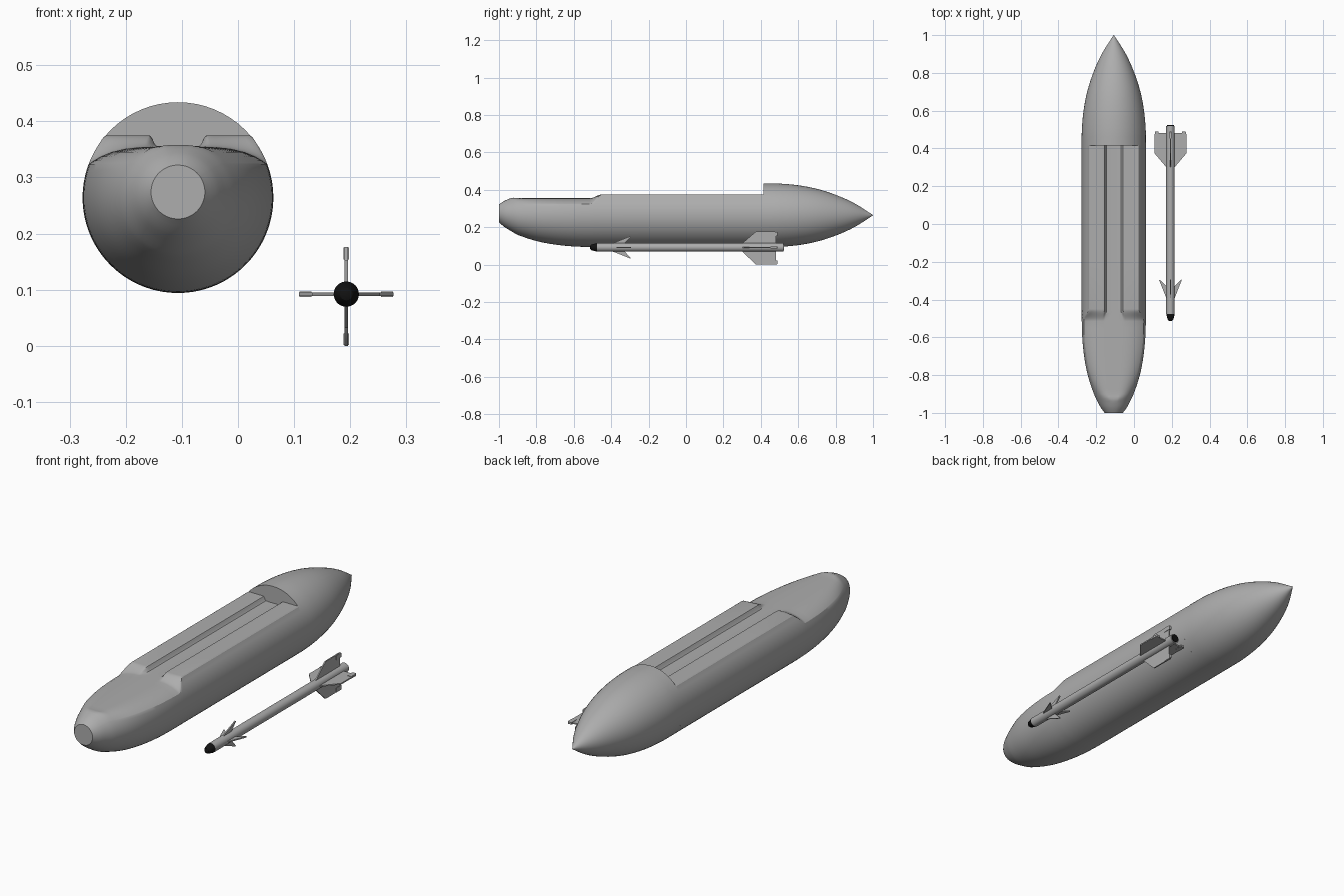
import bpy, bmesh, math
from mathutils import Matrix, Vector

if "Cube" in bpy.data.objects:
    bpy.data.objects.remove(bpy.data.objects["Cube"])


def material(name, rgb):
    m = bpy.data.materials.new(name)
    m.diffuse_color = (*rgb, 1)
    m.use_nodes = True
    m.node_tree.nodes["Principled BSDF"].inputs["Base Color"].default_value = m.diffuse_color
    return m


GREY = material("grey paint", (0.42, 0.42, 0.42))
BLACK = material("black", (0.006, 0.006, 0.006))


def finish(name, bm, mat, angle=30):
    bmesh.ops.recalc_face_normals(bm, faces=bm.faces)
    me = bpy.data.meshes.new(name)
    bm.to_mesh(me)
    bm.free()
    ob = bpy.data.objects.new(name, me)
    bpy.context.collection.objects.link(ob)
    me.materials.append(mat)
    bpy.ops.object.select_all(action='DESELECT')
    ob.select_set(True)
    bpy.context.view_layer.objects.active = ob
    bpy.ops.object.shade_smooth_by_angle(angle=math.radians(angle))
    return ob


def loft(name, rings, mat):
    bm = bmesh.new()
    rows = [[bm.verts.new(p) for p in r] for r in rings]
    n = len(rows[0])
    for a, b in zip(rows, rows[1:]):
        for i in range(n):
            j = (i + 1) % n
            bm.faces.new((a[i], a[j], b[j], b[i]))
    bm.faces.new(rows[0])
    bm.faces.new(rows[-1])
    return finish(name, bm, mat)


def curve(table, y):
    """Smooth (Catmull-Rom style) interpolation of a (y, value) table."""
    k = max(i for i in range(len(table) - 1) if table[i][0] <= y or i == 0)
    (y0, v0), (y1, v1) = table[k], table[k + 1]

    def slope(i):
        a, b = table[max(i - 1, 0)], table[min(i + 1, len(table) - 1)]
        return (b[1] - a[1]) / (b[0] - a[0])
    t, d = (y - y0) / (y1 - y0), y1 - y0
    return ((2*t**3 - 3*t**2 + 1) * v0 + (t**3 - 2*t**2 + t) * d * slope(k)
            + (3*t**2 - 2*t**3) * v1 + (t**3 - t**2) * d * slope(k + 1))


# ---- pod: nose, flat deck, two rails with a central groove
CX, CZ, R = -0.107, 0.264, 0.17
NOSE = [(-1, .048), (-.975, .067), (-.95, .081), (-.9, .105), (-.8, .138),
        (-.7, .157), (-.6, .167), (-.5, .17), (-.4, .17)]
RAIL = [(1, .104), (.985, .108), (.95, .111), (.87, .111), (.75, .111), (.6, .111),
        (.46, .111), (.385, .111), (.365, .110), (.34, .105), (.31, .096),
        (.28, .092), (.15, .091), (0, .091)]


def pod_ring(y):
    r = curve(NOSE, y) if y < -.5 else R
    lift = .01 * max(0, (-.9 - y) / .1)
    s = min(1, max(0, (y + .515) / .065))
    s = s * s * (3 - 2 * s)                       # 0 = nose deck, 1 = rails
    h = min(.06, .6 * r) * (1 - s) + .104 * s     # height of the deck edge
    e = math.sqrt(r * r - h * h)
    a = math.atan2(h, e)
    pts = []
    steps = 48                                    # round underside
    for i in range(1, steps):
        t = a - (math.pi + 2 * a) * i / steps
        pts.append((r * math.cos(t), r * math.sin(t)))
    left = []
    for f, rail in RAIL:                          # deck
        x = f * e
        crown = min(math.sqrt(max(r*r - x*x, 0)), .091 - .031 * f ** 4)
        left.append((x, crown * (1 - s) + rail * s))
    pts += [(-x, z) for x, z in left] + left[-2::-1]
    return [(CX + x, y, CZ + lift + z) for x, z in pts]


ys = [-1 + .0125 * i for i in range(8)] + [-.9 + .025 * i for i in range(15)]
ys += [-.515 + .0065 * i for i in range(11)] + [-.2, .1, .415]
loft("pod_body", [pod_ring(y) for y in ys], GREY)

# ---- pointed tail cone with a full round bulkhead
TAIL = [(.415, .17), (.5, .169), (.6, .160), (.7, .141), (.8, .109),
        (.9, .064), (1, .001)]
N = 64


def circle(cx, cz, y, r, n=N):
    return [(cx + r * math.cos(2 * math.pi * i / n), y,
             cz + r * math.sin(2 * math.pi * i / n)) for i in range(n)]


loft("pod_tail_cone", [circle(CX, CZ, .415 + .585 * i / 24,
                              curve(TAIL, .415 + .585 * i / 24))
                       for i in range(25)], GREY)

# ---- missile tube, black seeker and black nozzle
MX, MZ = 0.193, 0.092


def tube(name, profile, mat):
    return loft(name, [circle(MX, MZ, y, r, 32) for y, r in profile], mat)


tube("missile_body", [(-.476, .0225), (.52, .0225)], GREY)
tube("missile_seeker", [(-.513, .006), (-.511, .011), (-.505, .0155),
                        (-.476, .0225)], BLACK)
tube("missile_nozzle", [(.519, .018), (.524, .018)], BLACK)


# ---- fins: outline in (radius, y), thickened and turned about the tube
def fin(name, outline, thick, k):
    bm = bmesh.new()
    rot = Matrix.Rotation(k * math.pi / 2, 4, 'Y')
    sides = [[bm.verts.new(Vector((MX, 0, MZ)) + rot @ Vector((r, y, z)))
              for r, y in outline] for z in (-thick / 2, thick / 2)]
    n = len(outline)
    for s in sides:
        bm.faces.new(s)
    for i in range(n):
        j = (i + 1) % n
        bm.faces.new((sides[0][i], sides[0][j], sides[1][j], sides[1][i]))
    finish(name, bm, GREY)


for k in range(4):
    tip = .092 if k == 1 else .084                # k = 1 points down
    fin(f"front_fin_{k}", [(.015, -.41), (.06, -.297), (.057, -.295),
                           (.015, -.335)], .006, k)
    fin(f"tail_fin_{k}", [(.015, .30), (.024, .303), (tip - .003, .37),
                          (tip, .375), (tip, .475), (tip - .004, .482),
                          (.015, .482)], .006, k)
    fin(f"fin_tip_wheel_{k}", [(tip - .022, .452), (tip - .001, .452), (tip - .001, .486),
                               (tip - .005, .49), (tip - .022, .49)], .010, k)
